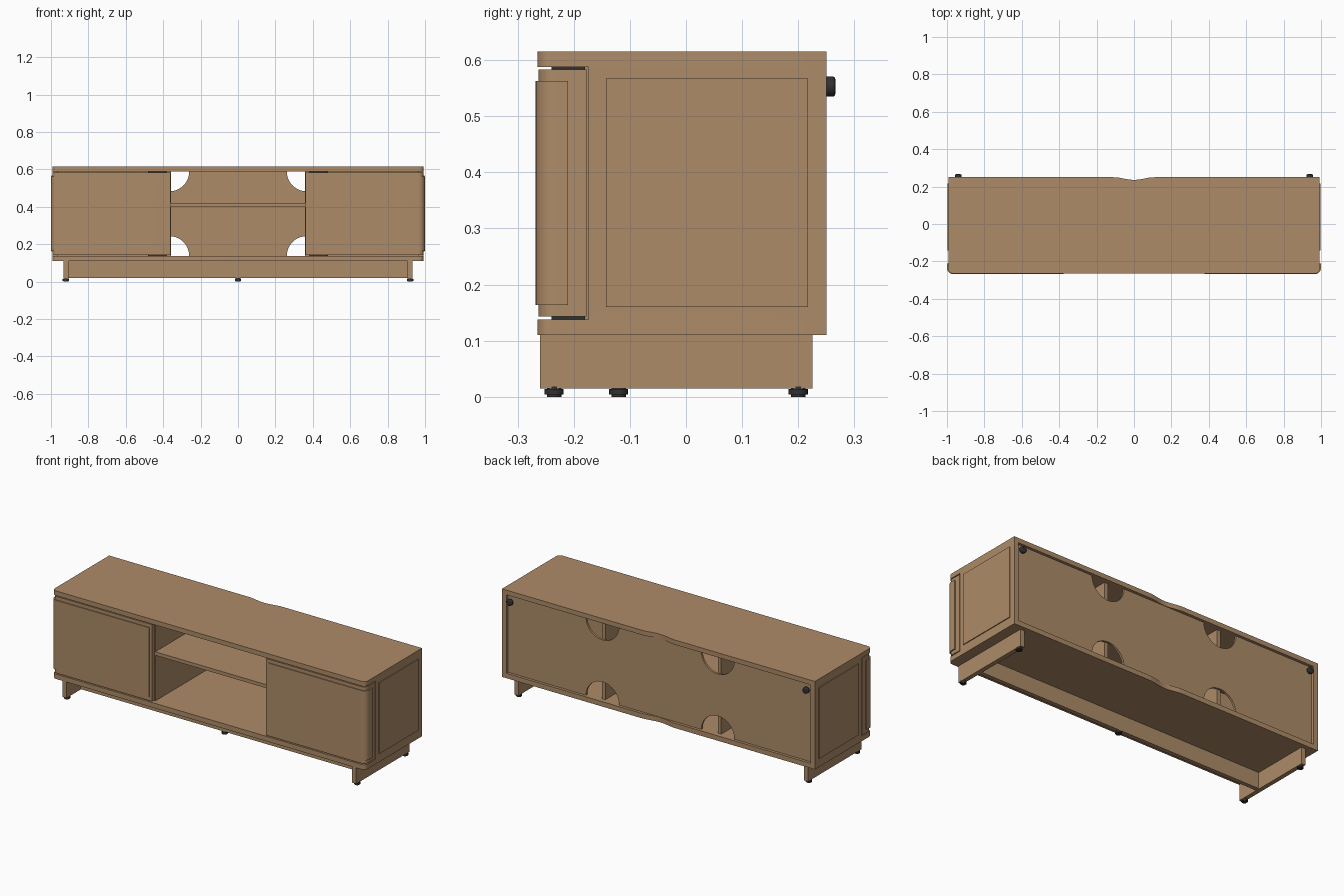
import bpy, bmesh
from math import sin, cos, pi, radians

if "Cube" in bpy.data.objects:
    bpy.data.objects.remove(bpy.data.objects["Cube"], do_unlink=True)


def material(name, rgb):
    m = bpy.data.materials.new(name)
    m.use_nodes = True
    m.diffuse_color = (*rgb, 1)
    m.node_tree.nodes["Principled BSDF"].inputs["Base Color"].default_value = (*rgb, 1)
    return m


WOOD = material("warm oak", (0.42, 0.26, 0.14))
DARK = material("dark plastic", (0.03, 0.03, 0.03))
parts = []


def finish(name, bm, mat):
    bmesh.ops.recalc_face_normals(bm, faces=bm.faces)
    mesh = bpy.data.meshes.new(name)
    bm.to_mesh(mesh)
    bm.free()
    mesh.materials.append(mat)
    ob = bpy.data.objects.new(name, mesh)
    bpy.context.collection.objects.link(ob)
    parts.append(ob)
    return ob


def prism(name, outline, lo, hi, axis="z", mat=WOOD):
    """Extrude a 2D outline (xy along z, or xz along y) between lo and hi."""
    put = (lambda a, b, c: (a, b, c)) if axis == "z" else (lambda a, b, c: (a, c, b))
    bm = bmesh.new()
    face = bm.faces.new([bm.verts.new(put(a, b, lo)) for a, b in outline])
    top = bmesh.ops.extrude_face_region(bm, geom=[face])["geom"]
    move = put(0, 0, hi - lo)
    bmesh.ops.translate(bm, vec=move, verts=[v for v in top if isinstance(v, bmesh.types.BMVert)])
    return finish(name, bm, mat)


def box(name, x, y, z, mat=WOOD):
    outline = [(x[0], y[0]), (x[1], y[0]), (x[1], y[1]), (x[0], y[1])]
    return prism(name, outline, z[0], z[1], mat=mat)


def arc(cx, cy, r, a0, a1, n=8):
    angles = [radians(a0 + (a1 - a0) * i / n) for i in range(n + 1)]
    return [(cx + r * cos(a), cy + r * sin(a)) for a in angles]


def sides(x0, x1, s):
    return sorted((x0 * s, x1 * s))


# Top and bottom boards: rounded front corners and a cable dip at the back
W, F, B, R = 0.993, -0.265, 0.25, 0.025
dip = [(0.11 * (1 - i / 8), B - 0.007 * (1 - cos(pi * i / 8))) for i in range(17)]
board = (arc(-W + R, F + R, R, 180, 270) + arc(W - R, F + R, R, 270, 360)
         + [(W, B)] + dip + [(-W, B)])
prism("bottom_board", board, 0.11, 0.138)
prism("top_board", board, 0.588, 0.615)

# Back panel with four half-round cable openings
P, LOW, HIGH, HOLE = 0.366, 0.138, 0.588, 0.105
back = [(-0.965, LOW)]
for x in (-P, P):
    back += arc(x, LOW, HOLE, 180, 0, 20)
back += [(0.965, LOW), (0.965, HIGH)]
for x in (P, -P):
    back += arc(x, HIGH, HOLE, 360, 180, 20)
back += [(-0.965, HIGH)]
prism("back_panel", back, 0.222, 0.234, axis="y")

# Shelf between the partitions
box("middle_shelf", (-0.357, 0.357), (-0.24, 0.222), (0.4, 0.42))


def door_outline(x0, x1, front, rear, thick, r, s):
    """L-shaped section that wraps round the cabinet's front corner."""
    outer = arc(x1 - r, front + r, r, 270, 360)
    inner = arc(x1 - r, front + r, r - thick, 360, 270)
    pts = [(x0, front)] + outer + [(x1, rear), (x1 - thick, rear)] + inner + [(x0, front + thick)]
    return [(x * s, y) for x, y in pts]


for s, side in ((1, "left"), (-1, "right")):
    # Carcass side, raised side panel and partition
    box(side + "_side", sides(0.965, W, s), (-0.174, B), (LOW, HIGH))
    box(side + "_side_panel", sides(0.985, 0.998, s), (-0.143, 0.217), (0.16, 0.567))
    box(side + "_partition", sides(0.357, 0.379, s), (-0.24, 0.222), (LOW, HIGH))

    # Wrap-round door with a raised facing
    door = door_outline(0.362, W, -0.263, -0.177, 0.021, 0.03, s)
    prism(side + "_door", door, 0.143, 0.583)
    facing = door_outline(0.378, 1.0, -0.268, -0.21, 0.012, 0.034, s)
    prism(side + "_door_facing", facing, 0.164, 0.563)

    # Hinge plates above and below the door
    for where, z in (("lower", (LOW, 0.144)), ("upper", (0.582, HIGH))):
        box(side + "_" + where + "_hinge", sides(0.38, 0.48, s), (-0.24, -0.18), z, DARK)

    # Plinth leg
    box(side + "_plinth", sides(0.907, 0.932, s), (-0.26, 0.225), (0.015, 0.11))

# Plinth rail
box("plinth_rail", (-0.907, 0.907), (-0.132, -0.108), (0.018, 0.11))

# Feet: a rim over a narrower sole
feet = [(x, y) for x in (-0.92, 0.92) for y in (-0.235, 0.2)] + [(0, -0.12)]
for x, y in feet:
    prism("foot_rim", arc(x, y, 0.017, 0, 345, 23), 0.004, 0.014, mat=DARK)
    prism("foot_sole", arc(x, y, 0.013, 0, 345, 23), 0, 0.018, mat=DARK)

# Wall bumpers with rounded ends
for x in (-0.94, 0.94):
    bumper = prism("wall_bumper", arc(x, 0.553, 0.018, 0, 345, 23), 0.245, 0.266, "y", DARK)
    bevel = bumper.modifiers.new("rounded_end", "BEVEL")
    bevel.width, bevel.segments, bevel.limit_method = 0.005, 3, "ANGLE"
    bevel.angle_limit = radians(40)

# Smooth the curved edges and keep the corners sharp
bpy.ops.object.select_all(action="DESELECT")
for ob in parts:
    ob.select_set(True)
bpy.context.view_layer.objects.active = parts[0]
bpy.ops.object.shade_smooth_by_angle(angle=radians(30))
